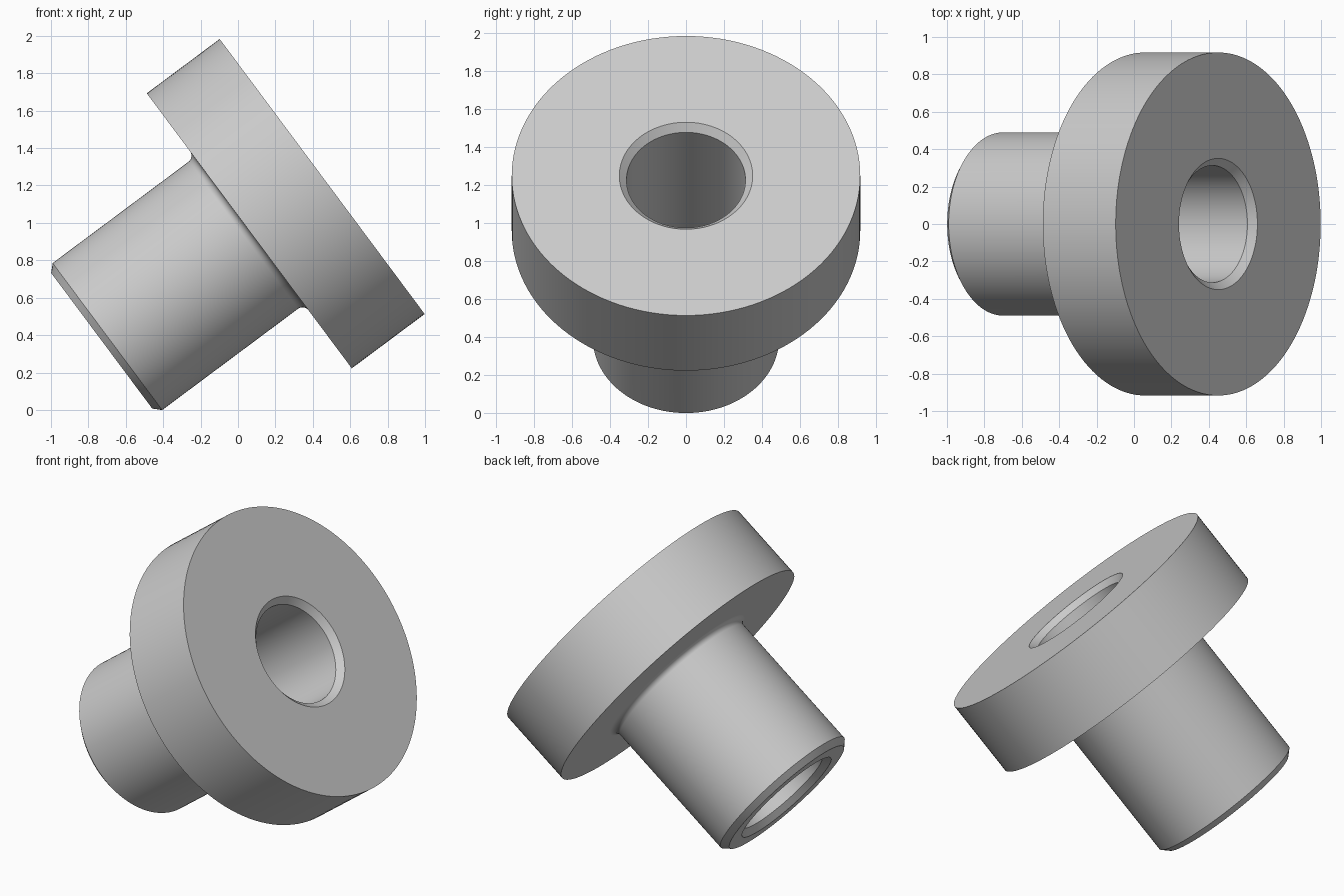
import bpy, bmesh, math
from mathutils import Matrix, Vector

cube = bpy.data.objects.get("Cube")
if cube:
    bpy.data.objects.remove(cube, do_unlink=True)

# Main dimensions, measured down the axis from the flange face
FLANGE_R, FLANGE_T = 0.917, 0.486
STEM_R, LENGTH = 0.49, 1.47
BORE_R, CHAMFER, FILLET = 0.313, 0.038, 0.04
SEGMENTS = 128
TILT = math.radians(53.3)
FACE_CENTRE = Vector((0.45, 0, 1.248))

# Plain grey material
grey = bpy.data.materials.new("light grey")
grey.use_nodes = True
colour = (0.6, 0.6, 0.6, 1)
grey.diffuse_color = colour
grey.node_tree.nodes["Principled BSDF"].inputs["Base Color"].default_value = colour

# Closed half section as (radius, height): flange, fillet, stem, chamfers, bore
profile = [(BORE_R + CHAMFER, 0), (FLANGE_R, 0), (FLANGE_R, -FLANGE_T)]
for i in range(7):
    a = math.pi / 2 * i / 6
    profile.append((STEM_R + FILLET * (1 - math.sin(a)),
                    -FLANGE_T - FILLET * (1 - math.cos(a))))
profile += [(STEM_R, CHAMFER - LENGTH), (STEM_R - CHAMFER, -LENGTH),
            (BORE_R + CHAMFER, -LENGTH), (BORE_R, CHAMFER - LENGTH),
            (BORE_R, -CHAMFER)]

# Revolve the section around the axis
bm = bmesh.new()
verts = [bm.verts.new((r, 0, z)) for r, z in profile]
edges = [bm.edges.new((v, verts[(i + 1) % len(verts)])) for i, v in enumerate(verts)]
bmesh.ops.spin(bm, geom=verts + edges, cent=(0, 0, 0), axis=(0, 0, 1),
               angle=math.tau, steps=SEGMENTS)
bmesh.ops.remove_doubles(bm, verts=bm.verts[:], dist=0.0001)
bmesh.ops.recalc_face_normals(bm, faces=bm.faces[:])

# Lean the bushing onto the rim of its stem
bm.transform(Matrix.Translation(FACE_CENTRE) @ Matrix.Rotation(TILT, 4, 'Y'))
mesh = bpy.data.meshes.new("flanged_bushing")
bm.to_mesh(mesh)
bm.free()
mesh.materials.append(grey)

bushing = bpy.data.objects.new("flanged_bushing", mesh)
bpy.context.collection.objects.link(bushing)
bpy.ops.object.select_all(action='DESELECT')
bushing.select_set(True)
bpy.context.view_layer.objects.active = bushing
bpy.ops.object.shade_smooth_by_angle(angle=math.radians(30))

# Keep the flange faces flat in shading
weighted = bushing.modifiers.new("flat_faces", 'WEIGHTED_NORMAL')
weighted.keep_sharp = True
